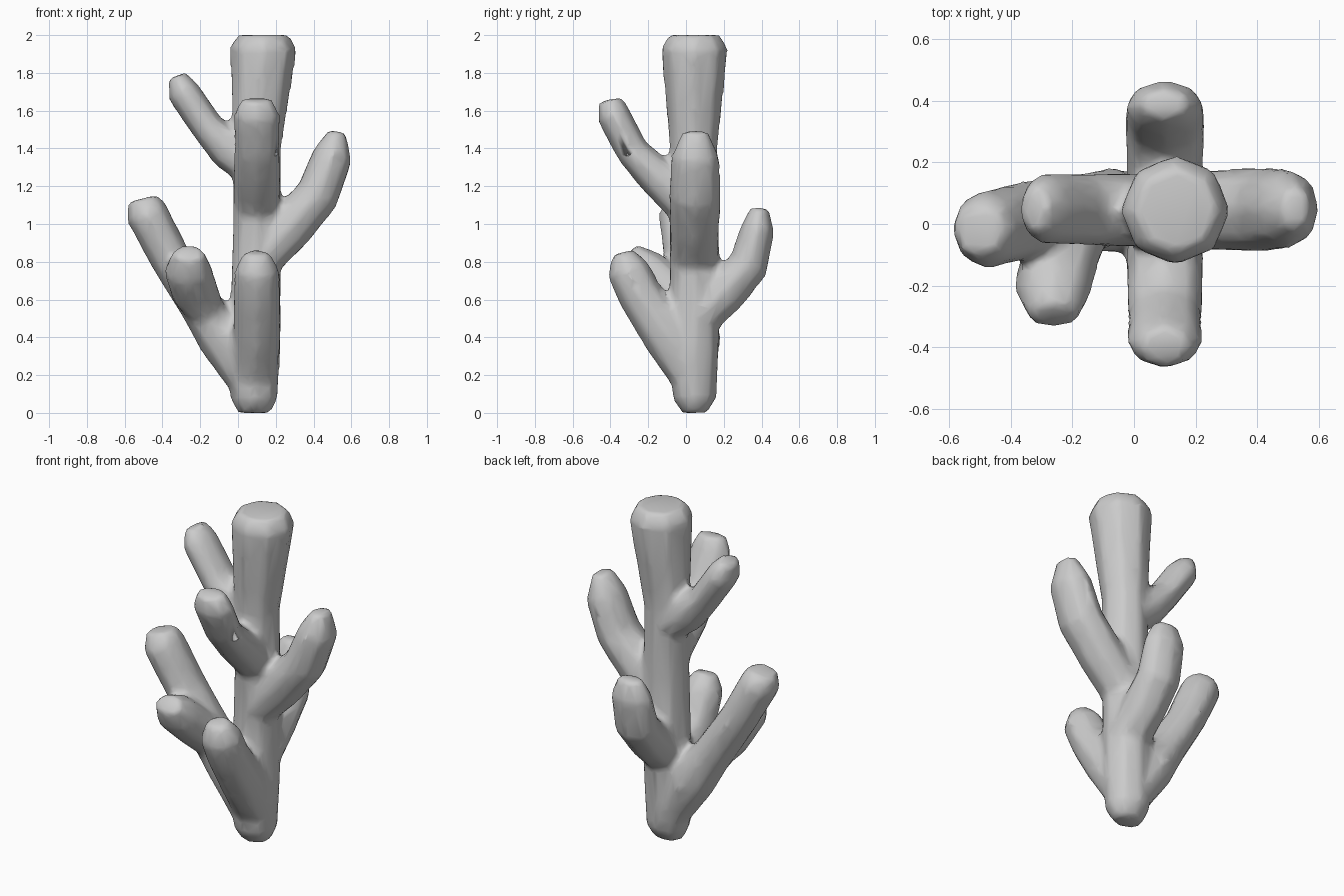
import bpy, bmesh, math
from mathutils import Vector

cube = bpy.data.objects.get("Cube")
if cube:
    bpy.data.objects.remove(cube, do_unlink=True)

SIDES = 8

stone = bpy.data.materials.new("pale grey")
stone.use_nodes = True
GREY = (0.6, 0.6, 0.6, 1)
stone.diffuse_color = GREY
stone.node_tree.nodes["Principled BSDF"].inputs["Base Color"].default_value = GREY


def add_limb(bm, side, path):
    """Closed tube; each path point is (centre, half width, half depth)."""
    side = Vector(side)
    rings = []
    for i, (centre, wide, deep) in enumerate(path):
        before = Vector(path[max(i - 1, 0)][0])
        after = Vector(path[min(i + 1, len(path) - 1)][0])
        along = (after - before).normalized()
        u = (side - along * side.dot(along)).normalized()
        v = along.cross(u)
        angles = [math.tau * k / SIDES for k in range(SIDES)]
        rings.append([bm.verts.new(Vector(centre) + u * wide * math.cos(a)
                                   + v * deep * math.sin(a)) for a in angles])
    for low, high in zip(rings, rings[1:]):
        for k in range(SIDES):
            n = (k + 1) % SIDES
            bm.faces.new((low[k], low[n], high[n], high[k]))
    bm.faces.new(rings[0][::-1])
    bm.faces.new(rings[-1])


bm = bmesh.new()
X, Y = (1, 0, 0), (0, 1, 0)

# Trunk, flaring towards a blunt top
add_limb(bm, X, [
    ((.085, .045, 0), .09, .07), ((.085, .045, .08), .13, .12),
    ((.09, .045, .4), .14, .135), ((.1, .045, 1.0), .13, .135),
    ((.1, .04, 1.4), .13, .13), ((.135, .045, 1.93), .18, .18),
    ((.135, .045, 2.0), .14, .14)])

# Long low branch on the right
add_limb(bm, Y, [
    ((.06, .045, .16), .12, .11), ((-.08, .045, .4), .14, .14),
    ((-.2, .03, .57), .13, .115), ((-.36, .01, .82), .13, .11),
    ((-.485, -.02, 1.06), .13, .115), ((-.505, -.02, 1.135), .085, .085)])

# Stub growing forward from the long branch
add_limb(bm, X, [
    ((-.15, .03, .5), .1, .1), ((-.23, -.08, .64), .13, .12),
    ((-.265, -.21, .76), .13, .115), ((-.26, -.3, .85), .085, .06)])

# Low front branch
add_limb(bm, X, [
    ((.09, .03, .18), .12, .11), ((.1, -.1, .42), .13, .14),
    ((.1, -.24, .62), .125, .12), ((.1, -.31, .76), .12, .115),
    ((.1, -.335, .85), .07, .06)])

# High front branch
add_limb(bm, X, [
    ((.1, .03, 1.08), .12, .12), ((.1, -.14, 1.24), .13, .11),
    ((.1, -.28, 1.38), .12, .09), ((.1, -.385, 1.58), .125, .09),
    ((.1, -.4, 1.66), .085, .065)])

# Left branch
add_limb(bm, Y, [
    ((.1, .045, .8), .13, .12), ((.26, .045, .97), .135, .13),
    ((.42, .045, 1.15), .14, .12), ((.5, .05, 1.36), .13, .11),
    ((.525, .05, 1.49), .07, .05)])

# High right branch
add_limb(bm, Y, [
    ((.1, .045, 1.28), .12, .11), ((-.05, .045, 1.4), .125, .115),
    ((-.16, .045, 1.51), .12, .09), ((-.29, .05, 1.7), .12, .09),
    ((-.325, .05, 1.785), .08, .05)])

# Back branch
add_limb(bm, X, [
    ((.1, .05, .5), .13, .12), ((.1, .2, .64), .13, .125),
    ((.1, .33, .78), .135, .11), ((.1, .38, .98), .13, .09),
    ((.1, .39, 1.085), .08, .05)])

mesh = bpy.data.meshes.new("branching_coral")
bmesh.ops.recalc_face_normals(bm, faces=bm.faces)
bm.to_mesh(mesh)
bm.free()
mesh.materials.append(stone)
coral = bpy.data.objects.new("branching_coral", mesh)
bpy.context.collection.objects.link(coral)

# Fuse the limbs, soften the joints, then reduce to a light mesh
remesh = coral.modifiers.new("fuse", 'REMESH')
remesh.mode = 'VOXEL'
remesh.voxel_size = 0.02
remesh.use_smooth_shade = True
soften = coral.modifiers.new("soften", 'SMOOTH')
soften.factor = 0.5
soften.iterations = 8
reduce = coral.modifiers.new("reduce", 'DECIMATE')
reduce.ratio = 0.15

for poly in mesh.polygons:
    poly.use_smooth = True
